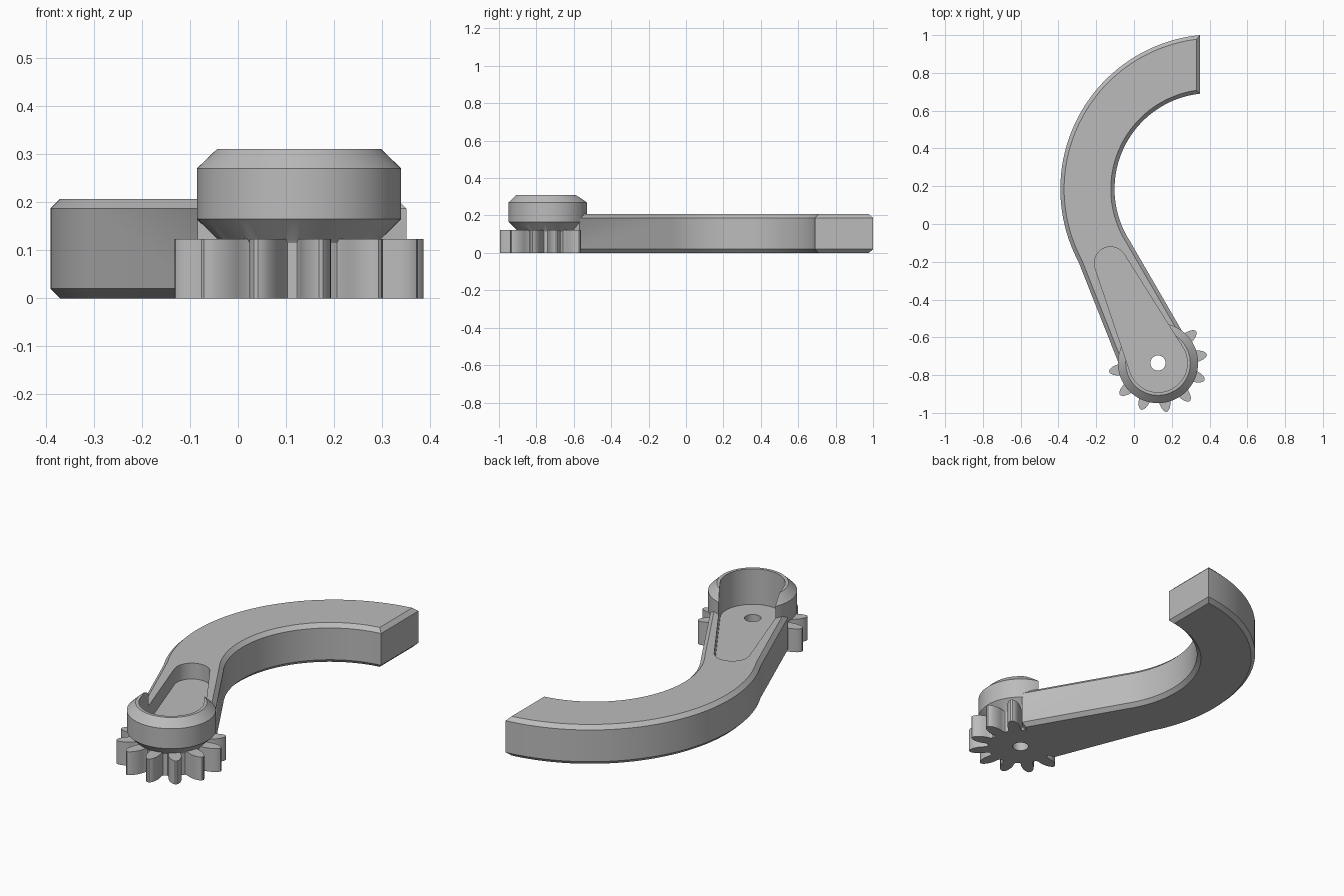
import bpy, bmesh, math

if "Cube" in bpy.data.objects:
    bpy.data.objects.remove(bpy.data.objects["Cube"])

HUB = (0.127, -0.736)
HEIGHT, FLOOR = 0.207, 0.123


def polar(c, r, deg):
    a = math.radians(deg)
    return (c[0] + r * math.cos(a), c[1] + r * math.sin(a))


def arc(c, r, a0, a1, n):
    return [polar(c, r, a0 + (a1 - a0) * i / n) for i in range(n + 1)]


def finish(name, bm):
    bmesh.ops.recalc_face_normals(bm, faces=bm.faces)
    me = bpy.data.meshes.new(name)
    bm.to_mesh(me)
    bm.free()
    ob = bpy.data.objects.new(name, me)
    bpy.context.collection.objects.link(ob)
    return ob


def prism(name, outline, z0, z1, chamfer=0):
    bm = bmesh.new()
    base = bm.faces.new([bm.verts.new((x, y, z0)) for x, y in outline])
    top = bmesh.ops.extrude_face_region(bm, geom=[base], use_keep_orig=True)["geom"]
    for v in top:
        if isinstance(v, bmesh.types.BMVert):
            v.co.z = z1
    bmesh.ops.recalc_face_normals(bm, faces=bm.faces)
    if chamfer:
        rims = [e for e in bm.edges if abs(e.verts[0].co.z - e.verts[1].co.z) < 1e-6]
        bmesh.ops.bevel(bm, geom=rims, offset=chamfer, segments=1, affect='EDGES')
    return finish(name, bm)


def lathe(name, profile, n=72):
    # solid of revolution about the hub axis
    bm = bmesh.new()
    rings = [[bm.verts.new((*polar(HUB, r, 360 * i / n), z)) for i in range(n)]
             for r, z in profile]
    for a, b in zip(rings, rings[1:]):
        for i in range(n):
            j = (i + 1) % n
            bm.faces.new((a[i], a[j], b[j], b[i]))
    bm.faces.new(rings[0])
    bm.faces.new(rings[-1])
    return finish(name, bm)


def combine(target, other, op):
    mod = target.modifiers.new(op.lower(), 'BOOLEAN')
    mod.operation, mod.solver, mod.object = op, 'EXACT', other
    bpy.context.view_layer.objects.active = target
    bpy.ops.object.modifier_apply(modifier=mod.name)
    bpy.data.objects.remove(other)


# Curved arm: outer arc, straight sides running to the hub, inner arc
OUT_C, OUT_R = (0.429, 0.185), 0.819
IN_C, IN_R = (0.405, 0.185), 0.508
END_X = 0.35
out_a = math.degrees(math.acos((END_X - OUT_C[0]) / OUT_R))
in_a = math.degrees(math.acos((END_X - IN_C[0]) / IN_R))
outline = arc(OUT_C, OUT_R, out_a, 208, 40)
outline += [(-0.084, -0.73), HUB, (0.256, -0.57)]
outline += arc(IN_C, IN_R, 212.8, in_a, 40)
arm = prism("geared_arm", outline, 0, HEIGHT, 0.02)

# Gear: eight teeth around the free side of the hub
flank = [(0.165, 11.5), (0.175, 9.8), (0.195, 9), (0.212, 8.2),
         (0.23, 6.6), (0.245, 4.8), (0.256, 2.9), (0.262, 1)]
teeth = []
for k in range(8):
    mid = -170 + 30 * k
    teeth += [polar(HUB, r, mid - a) for r, a in flank]
    teeth += [polar(HUB, r, mid + a) for r, a in reversed(flank)]
teeth += arc(HUB, 0.165, 60, 170, 16)
gear = prism("gear", teeth, 0, FLOOR)

# Collar: chamfered drum over the gear
collar = lathe("collar", [(0.165, 0.115), (0.17, FLOOR), (0.2125, 0.165),
                          (0.2125, 0.27), (0.171, 0.31)])

combine(arm, gear, 'UNION')
combine(arm, collar, 'UNION')

# Tapered pocket: large round end in the collar, small one in the arm
TIP, TIP_R, POCKET_R = (-0.124, -0.207), 0.086, 0.155
dx, dy = TIP[0] - HUB[0], TIP[1] - HUB[1]
axis = math.degrees(math.atan2(dy, dx))
tilt = math.degrees(math.acos((POCKET_R - TIP_R) / math.hypot(dx, dy)))
slot = arc(TIP, TIP_R, axis - tilt, axis + tilt, 28)
slot += arc(HUB, POCKET_R, axis + tilt, axis + 360 - tilt, 44)
combine(arm, prism("pocket", slot, FLOOR + 0.0005, 0.5), 'DIFFERENCE')

# Axle hole
combine(arm, lathe("axle_hole", [(0.04, -0.1), (0.04, 0.5)], 32), 'DIFFERENCE')

# Plain grey finish
grey = bpy.data.materials.new("grey")
grey.diffuse_color = (0.5, 0.5, 0.5, 1)
grey.use_nodes = True
grey.node_tree.nodes["Principled BSDF"].inputs["Base Color"].default_value = grey.diffuse_color
arm.data.materials.clear()
arm.data.materials.append(grey)
for p in arm.data.polygons:
    p.material_index = 0
bpy.ops.object.select_all(action='DESELECT')
arm.select_set(True)
bpy.context.view_layer.objects.active = arm
bpy.ops.object.shade_smooth_by_angle(angle=math.radians(30))
